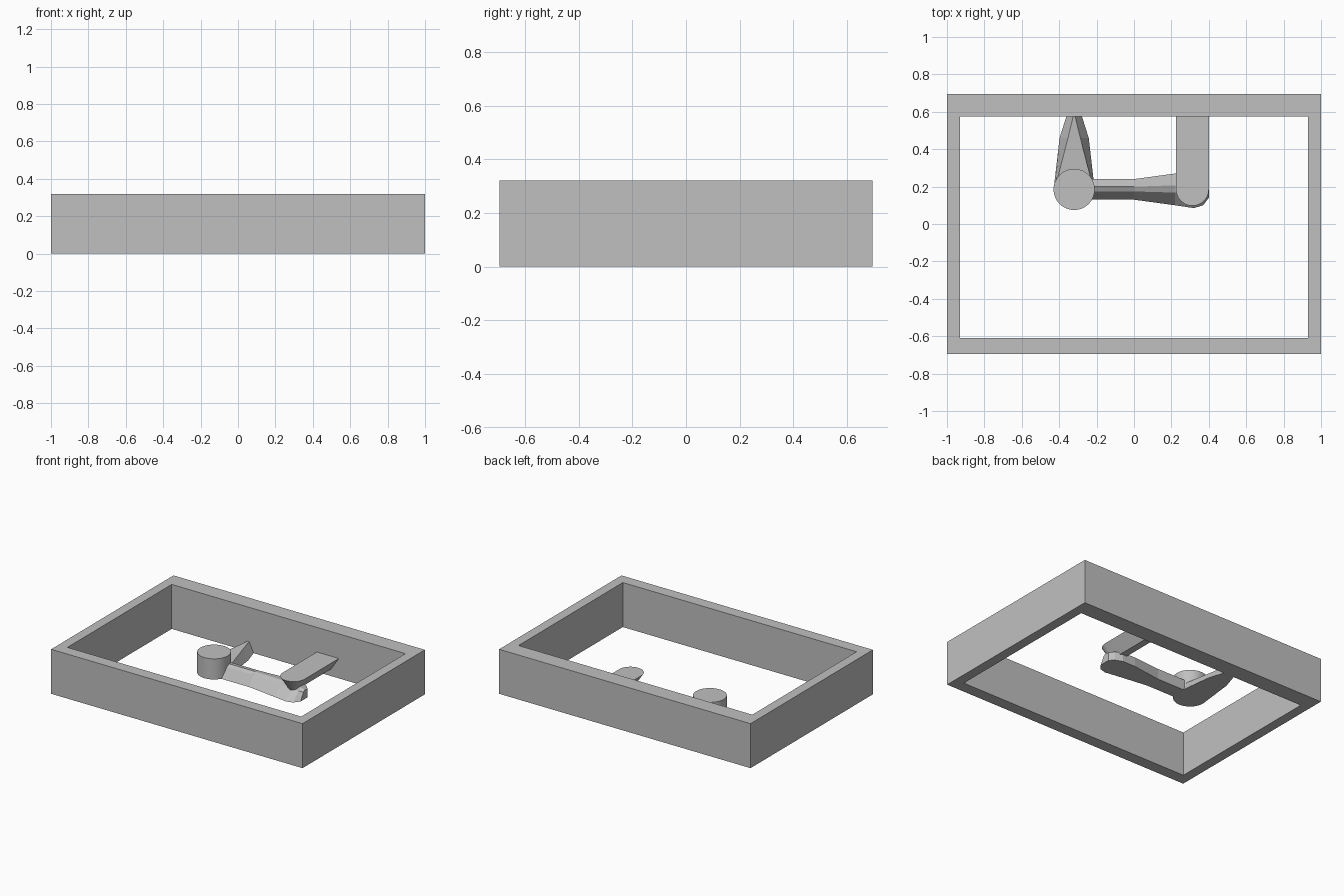
import bpy, bmesh, math

cube = bpy.data.objects.get("Cube")
if cube:
    bpy.data.objects.remove(cube, do_unlink=True)

# Single material
grey = bpy.data.materials.new("silver_grey")
grey.use_nodes = True
tone = (0.527, 0.527, 0.527, 1)
grey.diffuse_color = tone
for node in grey.node_tree.nodes:
    if node.type == 'BSDF_PRINCIPLED':
        node.inputs["Base Color"].default_value = tone


def finish(name, bm, smooth=False):
    bmesh.ops.recalc_face_normals(bm, faces=bm.faces)
    mesh = bpy.data.meshes.new(name)
    bm.to_mesh(mesh)
    bm.free()
    mesh.materials.append(grey)
    obj = bpy.data.objects.new(name, mesh)
    bpy.context.collection.objects.link(obj)
    if smooth:
        bpy.ops.object.select_all(action='DESELECT')
        bpy.context.view_layer.objects.active = obj
        obj.select_set(True)
        bpy.ops.object.shade_smooth_by_angle(angle=math.radians(35))
    return obj


def loft(name, sections, closed=False, smooth=False):
    """Skin matching rings of points; cap the ends or join them in a loop."""
    bm = bmesh.new()
    rings = [[bm.verts.new(p) for p in ring] for ring in sections]
    pairs = list(zip(rings, rings[1:]))
    if closed:
        pairs.append((rings[-1], rings[0]))
    else:
        bm.faces.new(rings[0])
        bm.faces.new(rings[-1])
    n = len(rings[0])
    for a, b in pairs:
        for i in range(n):
            j = (i + 1) % n
            bm.faces.new((a[i], a[j], b[j], b[i]))
    return finish(name, bm, smooth)


def rectangle(x, y0, y1, z):
    return [(-x, y0, z), (x, y0, z), (x, y1, z), (-x, y1, z)]


# Rectangular frame with a thicker back wall
height = 0.32
outer, inner = (1.0, -0.695, 0.695), (0.93, -0.61, 0.575)
loft("outer_frame", [rectangle(*outer, 0), rectangle(*outer, height),
                     rectangle(*inner, height), rectangle(*inner, 0)], closed=True)

# Round knob
knob_x, knob_y, knob_r = -0.32, 0.185, 0.11
circle = [(knob_x + knob_r * math.cos(a), knob_y + knob_r * math.sin(a))
          for a in (math.tau * i / 48 for i in range(48))]
loft("round_knob", [[(x, y, z) for x, y in circle] for z in (0, 0.148)], smooth=True)

# Tapered arm from the knob to the back wall: y, base half width, top half width, top z
arm = [(0.2, 0.108, 0.1, 0.05), (0.46, 0.078, 0.033, 0.065), (0.58, 0.04, 0.004, 0.075)]
loft("tapered_arm", [[(knob_x - b, y, 0), (knob_x + b, y, 0),
                      (knob_x + t, y, z), (knob_x - t, y, z)] for y, b, t, z in arm])

# Connecting rod under the support bar: x, front y, back y, top z
rod = [(-0.3, 0.13, 0.24, 0.085), (0, 0.13, 0.24, 0.085), (0.22, 0.1, 0.27, 0.075),
       (0.32, 0.085, 0.27, 0.07), (0.37, 0.1, 0.25, 0.07), (0.4, 0.14, 0.22, 0.065)]
loft("connecting_rod", [[(x, f, 0), (x, f + (b - f) * 0.4, z * 0.85),
                         (x, f + (b - f) * 0.63, z), (x, b, z * 0.9), (x, b, 0)]
                        for x, f, b, z in rod])

# Support bar with a rounded nose and sides narrowing downwards
bar_x = 0.3125


def bar_outline(half, nose_y, z):
    pts = [(bar_x + half * math.cos(a), nose_y + half * math.sin(a), z)
           for a in (math.pi + math.pi * i / 16 for i in range(17))]
    return pts + [(bar_x + half, 0.58, z), (bar_x - half, 0.58, z)]


loft("support_bar", [bar_outline(0.025, 0.18, 0.05), bar_outline(0.0875, 0.185, 0.143)],
     smooth=True)
